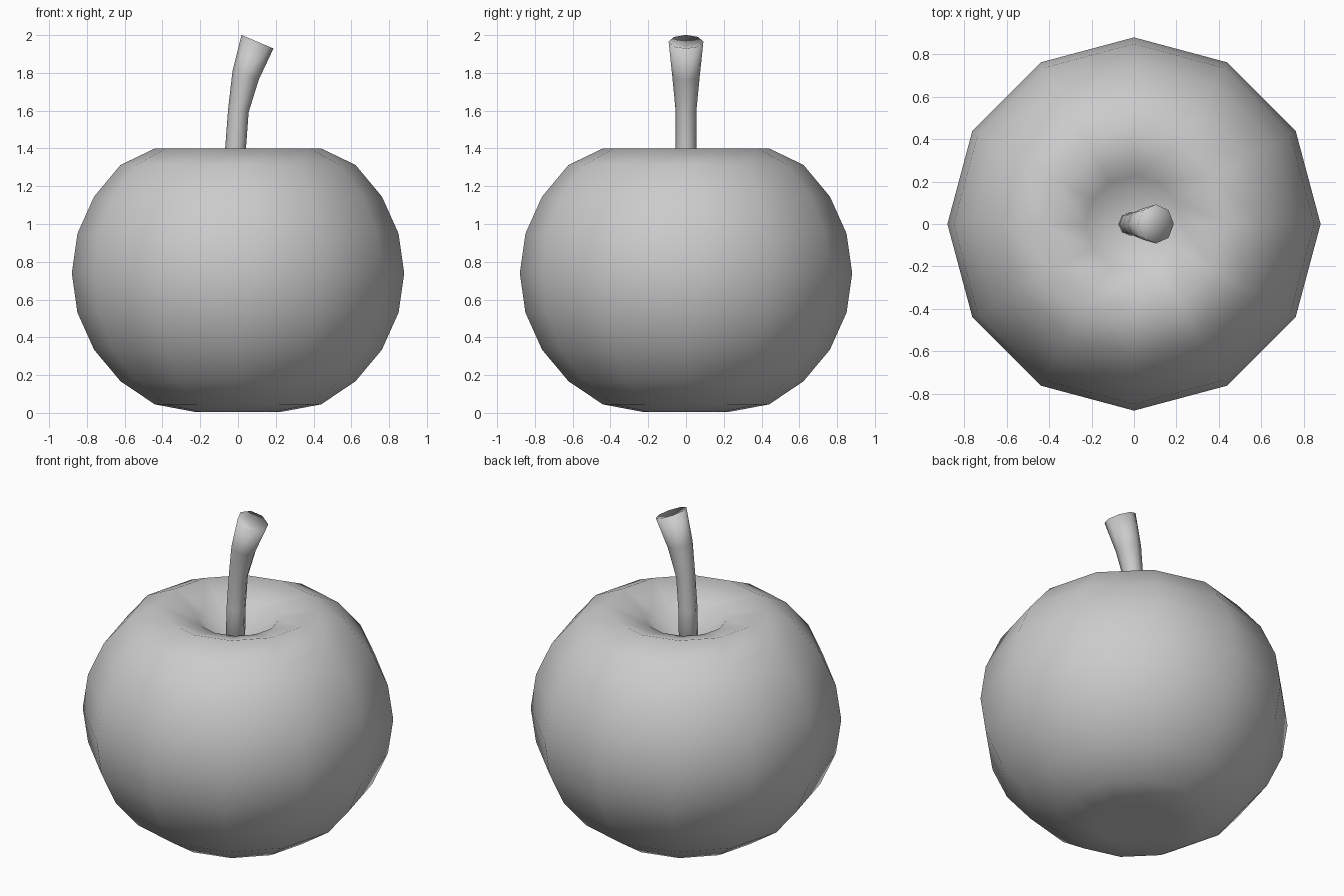
import bpy, bmesh
from math import sin, cos, pi, radians
from mathutils import Vector, Matrix

if "Cube" in bpy.data.objects:
    bpy.data.objects.remove(bpy.data.objects["Cube"])


def loft(name, rings, sides, start, end):
    """Skin rings of (centre, radius, tilt about y), closed by a point at each end."""
    bm = bmesh.new()
    loops = []
    for centre, radius, tilt in rings:
        rot = Matrix.Rotation(tilt, 3, 'Y')
        loops.append([bm.verts.new(Vector(centre) + rot @ Vector(
            (radius * cos(2 * pi * i / sides), radius * sin(2 * pi * i / sides), 0)))
            for i in range(sides)])
    for a, b in zip(loops, loops[1:]):
        for i in range(sides):
            j = (i + 1) % sides
            bm.faces.new((a[i], a[j], b[j], b[i]))
    for loop, point in ((loops[0], start), (loops[-1], end)):
        tip = bm.verts.new(point)
        for i in range(sides):
            bm.faces.new((loop[i], loop[(i + 1) % sides], tip))
    bmesh.ops.recalc_face_normals(bm, faces=bm.faces)
    for f in bm.faces:
        f.smooth = True
    mesh = bpy.data.meshes.new(name)
    bm.to_mesh(mesh)
    bm.free()
    obj = bpy.data.objects.new(name, mesh)
    bpy.context.collection.objects.link(obj)
    return obj


# Fruit body: squashed 12-sided sphere with dimples pressed in at both poles
R, H, MID = 0.88, 0.81, 0.74
dimpled = {-75: 0.005, -60: 0.045, 60: 1.40, 75: 1.33}
body = []
for deg in range(-75, 90, 15):
    a = radians(deg)
    body.append(((0, 0, dimpled.get(deg, MID + H * sin(a))), R * cos(a), 0))
loft("apple_body", body, 12, (0, 0, 0.07), (0, 0, 1.10))

# Stem: bent, flaring tube with a slightly hollow end
stem = [
    ((-0.02, 0, 1.08), 0.055, 0),
    ((-0.013, 0, 1.40), 0.055, radians(3)),
    ((0.002, 0, 1.60), 0.055, radians(9)),
    ((0.040, 0, 1.785), 0.073, radians(18)),
    ((0.103, 0, 1.965), 0.092, radians(23)),
]
loft("stem", stem, 8, (-0.02, 0, 1.06), (0.09, 0, 1.935))
